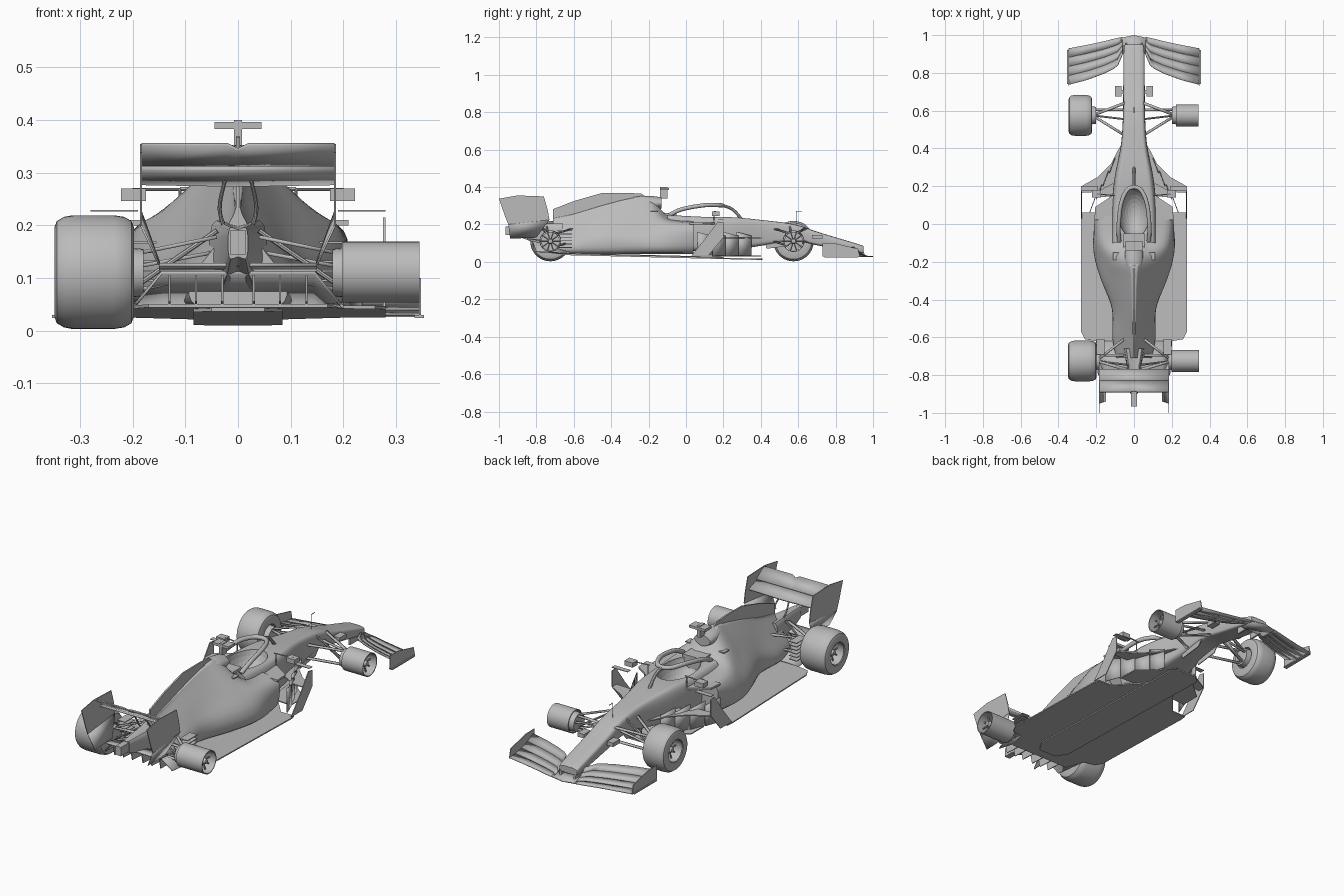
import bpy, bmesh, math
from mathutils import Vector

cube = bpy.data.objects.get("Cube")
if cube:
    bpy.data.objects.remove(cube)

grey = bpy.data.materials.new("plain grey")
grey.use_nodes = True
grey.diffuse_color = (0.5, 0.5, 0.5, 1)
grey.node_tree.nodes["Principled BSDF"].inputs["Base Color"].default_value = (0.5, 0.5, 0.5, 1)


def build(name, verts, faces, smooth=True):
    me = bpy.data.meshes.new(name)
    me.from_pydata([tuple(v) for v in verts], [], faces)
    bm = bmesh.new()
    bm.from_mesh(me)
    bmesh.ops.remove_doubles(bm, verts=bm.verts, dist=1e-5)
    bmesh.ops.recalc_face_normals(bm, faces=bm.faces)
    bm.to_mesh(me)
    bm.free()
    ob = bpy.data.objects.new(name, me)
    bpy.context.collection.objects.link(ob)
    me.materials.append(grey)
    if smooth:
        bpy.ops.object.select_all(action='DESELECT')
        ob.select_set(True)
        bpy.context.view_layer.objects.active = ob
        bpy.ops.object.shade_smooth_by_angle(angle=math.radians(35))
    return ob


def curve_through(pts, n, closed=False):
    pts = [Vector(p) for p in pts]
    k, out = len(pts), []
    for i in range(k if closed else k - 1):
        a, b, c, d = [pts[j % k] if closed else pts[max(0, min(k - 1, j))] for j in range(i - 1, i + 3)]
        for s in range(n):
            t = s / n
            out.append(0.5 * (2 * b + (c - a) * t + (2 * a - 5 * b + 4 * c - d) * t**2
                              + (3 * b - a - 3 * c + d) * t**3))
    return out if closed else out + [pts[-1]]


def skin(name, rings, caps=True):
    n = len(rings[0])
    faces = [(r * n + i, r * n + (i + 1) % n, (r + 1) * n + (i + 1) % n, (r + 1) * n + i)
             for r in range(len(rings) - 1) for i in range(n)]
    if caps:
        faces += [tuple(range(n)), tuple(range((len(rings) - 1) * n, len(rings) * n))]
    return build(name, [v for r in rings for v in r], faces)


def loft(name, halves, around=4, along=6):
    """Skin over mirrored half sections, each a (y, [(x, z), ...]) from bottom to top."""
    rings = []
    for y, half in halves:
        ring = [(x, y, z) for x, z in half] + [(-x, y, z) for x, z in reversed(half) if x]
        rings.append(curve_through(ring, around, True))
    columns = [curve_through(c, along) for c in zip(*rings)]
    return skin(name, list(zip(*columns)))


def prism(name, pts, axis, lo, hi):
    def put(p, h):
        return (h, p[0], p[1]) if axis == 'x' else (p[0], p[1], h)
    n = len(pts)
    faces = [(i, (i + 1) % n, n + (i + 1) % n, n + i) for i in range(n)]
    faces += [tuple(range(n)), tuple(range(n, 2 * n))]
    return build(name, [put(p, lo) for p in pts] + [put(p, hi) for p in pts], faces, False)


def box(name, x, y, z):
    return prism(name, [(x[0], y[0]), (x[1], y[0]), (x[1], y[1]), (x[0], y[1])], 'z', *z)


def tube(name, pts, r, n=1, sides=8):
    path = curve_through(pts, n)
    rings = []
    for i, p in enumerate(path):
        d = path[min(i + 1, len(path) - 1)] - path[max(i - 1, 0)]
        q = d.to_track_quat('Z', 'Y')
        rings.append([p + q @ Vector((r * math.cos(a), r * math.sin(a), 0))
                      for a in (math.tau * k / sides for k in range(sides))])
    return skin(name, rings)


def lathe(name, profile, y, z, sides=40):
    """Spin an (x, radius) loop about the wheel axle."""
    rings = [[(x, y + r * math.cos(a), z + r * math.sin(a)) for x, r in profile]
             for a in (math.tau * k / sides for k in range(sides + 1))]
    return skin(name, rings, False)


def blade(name, front, rear, thick):
    n = len(front)
    ob = build(name, front + rear, [(i, i + 1, n + i + 1, n + i) for i in range(n - 1)])
    mod = ob.modifiers.new("thickness", 'SOLIDIFY')
    mod.thickness = thick
    mod.offset = 0
    return ob


def mirrored(pts):
    return pts + [(-x, y) for x, y in reversed(pts)]


# Nose and survival cell: (y, half width, bottom, top)
nose = [(.95, .046, .05, .082), (.92, .053, .048, .095), (.72, .056, .085, .155), (.58, .057, .11, .2),
        (.42, .068, .09, .222), (.25, .1, .065, .238), (.1, .115, .06, .24), (-.1, .12, .06, .25)]
chassis = loft("nose_and_chassis", [(y, [(0, b), (w * .85, b + .003), (w, b * .7 + t * .3),
               (w, b * .25 + t * .75), (w * .85, t - .004), (w * .5, t), (0, t)]) for y, w, b, t in nose])

# Sidepods flowing into engine cover: (y, base w, side w, side z, shoulder w, shoulder z, spine w, top)
cover = [(.04, .17, .208, .14, .19, .2, .09, .235), (-.1, .19, .214, .13, .175, .21, .08, .252),
         (-.2, .18, .198, .13, .135, .225, .04, .345), (-.3, .15, .168, .13, .1, .225, .026, .338),
         (-.45, .1, .115, .12, .075, .2, .02, .3), (-.6, .1, .11, .1, .06, .175, .014, .255),
         (-.71, .08, .09, .095, .04, .165, .01, .232)]
body = loft("sidepods_and_engine_cover", [(y, [(0, .048), (b, .048), (s, sz), (m, mz),
            (t, h - .015), (t * .5, h), (0, h)]) for y, b, s, sz, m, mz, t, h in cover])
prism("engine_cover_fin", [(-.2, .34), (-.24, .365), (-.32, .369), (-.45, .368), (-.6, .325), (-.71, .282),
                           (-.71, .2), (-.45, .27)], 'x', -.004, .004)

# Cockpit opening cut through both shells
bpy.ops.mesh.primitive_uv_sphere_add(segments=32, ring_count=16, location=(0, .06, .26))
cutter = bpy.context.object
cutter.name = "cockpit_cutter"
cutter.scale = (.085, .135, .12)
cutter.hide_render = True
for shell in (chassis, body):
    mod = shell.modifiers.new("cockpit", 'BOOLEAN')
    mod.operation = 'DIFFERENCE'
    mod.object = cutter
    bpy.context.view_layer.objects.active = shell
    bpy.ops.object.modifier_apply(modifier=mod.name)
bpy.data.objects.remove(cutter)

# Roll hoop intake, camera and antenna
loft("roll_hoop_intake", [(y, [(0, b), (w, b + .02), (w, t - .02), (0, t)])
     for y, w, b, t in [(-.13, .04, .285, .345), (-.2, .042, .27, .353), (-.28, .024, .27, .348)]])
box("headrest", (-.055, .055), (-.14, -.05), (.2, .262))
box("camera_post", (-.008, .008), (-.14, -.1), (.34, .4))
box("camera_bar", (-.045, .045), (-.14, -.09), (.383, .396))
box("hoop_winglet", (-.11, .11), (-.19, -.15), (.268, .273))
tube("antenna", [(0, .59, .195), (0, .59, .27), (0, .62, .27)], .002)

# Halo
tube("halo_hoop", [(-.078, -.09, .25), (-.082, -.02, .282), (-.07, .1, .303), (-.04, .175, .303),
                   (0, .195, .302), (.04, .175, .303), (.07, .1, .303), (.082, -.02, .282),
                   (.078, -.09, .25)], .011, 6, 12)
tube("halo_pillar", [(0, .195, .302), (0, .25, .28), (0, .3, .225)], .008, 4)

# Raked floor, plank and diffuser
floor = prism("floor", mirrored([(.08, .2), (.2, .06), (.275, .06), (.28, .03), (.28, -.57),
              (.26, -.61), (.2, -.62), (.17, -.72)]), 'z', .026, .032)
plank = prism("plank", mirrored([(.05, .41), (.085, .38), (.085, -.6), (.05, -.66)]), 'z', .02, .027)
for part in (floor, plank):
    for v in part.data.vertices:
        v.co.z -= .025 * v.co.y
blade("diffuser", [(-.2, -.62, .045), (-.145, -.62, .05), (.145, -.62, .05), (.2, -.62, .045)],
      [(-.19, -.8, .055), (-.145, -.82, .11), (.145, -.82, .11), (.19, -.8, .055)], .006)
for x in (-.13, -.08, -.03, .03, .08, .13):
    prism("diffuser_fin", [(-.62, .045), (-.81, .055), (-.82, .105), (-.7, .075)], 'x', x - .002, x + .002)

# Gearbox, crash structure and rear light
loft("gearbox", [(y, [(0, b), (w, b), (w, t), (0, t)]) for y, w, b, t in
     [(-.66, .05, .07, .2), (-.78, .03, .1, .195), (-.9, .017, .14, .192)]])
box("rear_light", (-.015, .015), (-.965, -.88), (.145, .19))

# Rear wing planes
blade("rear_wing_main", [(-.183, -.77, .281), (0, -.77, .278), (.183, -.77, .281)],
      [(-.183, -.85, .308), (0, -.85, .308), (.183, -.85, .308)], .01)
blade("rear_wing_flap", [(-.183, -.83, .31), (-.02, -.83, .31), (0, -.83, .31), (.02, -.83, .31), (.183, -.83, .31)],
      [(-.183, -.89, .354), (-.02, -.89, .354), (0, -.885, .344), (.02, -.89, .354), (.183, -.89, .354)], .006)
blade("beam_wing", [(-.15, -.78, .115), (.15, -.78, .115)], [(-.15, -.85, .125), (.15, -.85, .125)], .006)

# Front wing outline: x with leading and trailing edge y
wing = [(.06, .99, .9), (.085, .985, .84), (.11, .98, .82), (.16, .967, .795), (.25, .948, .762), (.345, .93, .737)]
blade("front_wing_centre", [(-.07, .985, .028), (0, 1, .028), (.07, .985, .028)],
      [(-.07, .9, .034), (0, .9, .034), (.07, .9, .034)], .006)


def wing_line(s, t):
    return [(s * x, a + (b - a) * t, .028 + .05 * t * t) for x, a, b in wing]


for s in (-1, 1):
    def arm(name, a, b, r=.005):
        tube(name, [(s * a[0],) + a[1:], (s * b[0],) + b[1:]], r)

    def flat_arm(name, a, b, half=.008):
        blade(name, [(s * x, y + half, z) for x, y, z in (a, b)],
              [(s * x, y - half, z) for x, y, z in (a, b)], .007)

    def sbox(name, x0, x1, y, z):
        box(name, sorted((s * x0, s * x1)), y, z)

    def splate(name, x, pts, half=.002):
        prism(name, pts, 'x', s * x - half, s * x + half)

    # Front wing elements, endplate, pylon, nose pods and turning vanes
    for k in range(4):
        blade("front_wing_element", wing_line(s, k / 4), wing_line(s, k / 4 + .245), .004)
    splate("front_wing_endplate", .346, [(.93, .025), (.73, .03), (.73, .1), (.8, .098), (.92, .07)])
    sbox("front_wing_footplate", .335, .354, (.74, .92), (.024, .03))
    splate("front_wing_pylon", .04, [(.96, .03), (.84, .03), (.84, .09), (.94, .075)], .004)
    sbox("nose_camera", .065, .1, (.675, .73), (.125, .145))
    sbox("nose_camera_stalk", .04, .07, (.69, .71), (.132, .138))
    splate("turning_vane", .05, [(.58, .12), (.55, .085), (.43, .07), (.42, .12)])

    # Rear wing endplate and mounts
    splate("rear_wing_endplate", .184, [(-1, .338), (-.97, .25), (-.95, .2), (-.73, .225),
                                        (-.74, .28), (-.76, .35), (-.9, .355)])
    blade("rear_wing_lower_endplate", [(s * .184, -.73, .225), (s * .184, -.95, .2)],
          [(s * .15, -.8, .13), (s * .15, -.94, .125)], .004)
    tube("rear_wing_mount", [(s * .02, -.74, .18), (s * .035, -.76, .23), (s * .025, -.8, .285)], .004, 4)

    # Mirror and its stays
    sbox("mirror", .175, .222, (.14, .18), (.246, .27))
    arm("mirror_stay", (.1, .15, .268), (.2, .16, .268), .003)
    arm("mirror_strut", (.11, .15, .2), (.11, .15, .27), .003)

    # Bargeboards, side deflectors and sidepod inlet
    prism("curved_vane", [(s * x, y) for x, y in [(.06, .43), (.085, .39), (.12, .32), (.19, .25), (.27, .205),
          (.28, .19), (.28, .165), (.19, .17), (.1, .22), (.05, .3)]], 'z', .125, .13)
    prism("lower_vane", [(s * x, y) for x, y in [(.05, .4), (.11, .32), (.2, .24), (.2, .14), (.08, .15)]],
          'z', .03, .035)
    sbox("deflector_top", .19, .28, (.175, .2), (.226, .229))
    splate("deflector_upright", .278, [(.03, .035), (.12, .035), (.2, .13), (.2, .21), (.17, .215), (.1, .12)])
    for k in range(4):
        y, x = .32 - .07 * k, .1 + .035 * k
        blade("bargeboard", [(s * x, y + .03, .035), (s * x, y + .03, .14)],
              [(s * (x + .03), y - .05, .035), (s * (x + .03), y - .05, .16)], .004)
    prism("sidepod_inlet_lip", [(s * x, y) for x, y in [(.1, .02), (.21, .02), (.205, .09), (.1, .16)]],
          'z', .2, .21)

    # Suspension arms and brake drums
    for y, inner, x, near, far in [(.575, .05, .22, .64, .47), (-.725, .04, .2, -.6, -.77)]:
        for yi in (near, far):
            flat_arm("upper_wishbone", (inner, yi, .178), (x, y, .145))
            flat_arm("lower_wishbone", (inner, yi, .11), (x, y, .075))
        arm("push_rod", (inner, y - .02, .19), (x, y, .08))
        flat_arm("track_rod", (inner, y + .03, .15), (x, y + .03, .12), .006)
        lathe("brake_drum", [(s * a, r) for a, r in [(x - .02, .001), (x - .02, .045), (x + .03, .05),
                                                     (x + .03, .001)]], y, .11, 24)
    for k in range(6):
        z = .075 + .018 * k
        sbox("rear_brake_winglet", .155, .198, (-.69, -.61), (z, z + .004))

# Rims on both sides, tyres on one side only
for y, inner, outer in [(.575, .222, .342), (-.725, .198, .345)]:
    for s in (-1, 1):
        lathe("wheel_rim", [(s * a, r) for a, r in [(inner, .058), (outer, .058), (outer, .054),
                                                   (inner, .054)]], y, .111)
        face = outer - .035
        lathe("wheel_hub", [(s * face, .001), (s * face, .016), (s * (face + .02), .011),
                            (s * (face + .02), .001)], y, .111, 16)
        for k in range(10):
            a = math.tau * k / 10
            tube("wheel_spoke", [(s * face, y + r * math.cos(a), .111 + r * math.sin(a)) for r in (.01, .056)],
                 .004, 1, 6)
    w = outer - inner + .004
    side = [(0, .057), (.0, .085), (.03, .097), (.12, .105), (.25, .108)]
    loop = side + [(1 - t, r) for t, r in reversed(side)]
    lathe("tyre", [(-inner - w * t, r) for t, r in loop], y, .111, 48)
